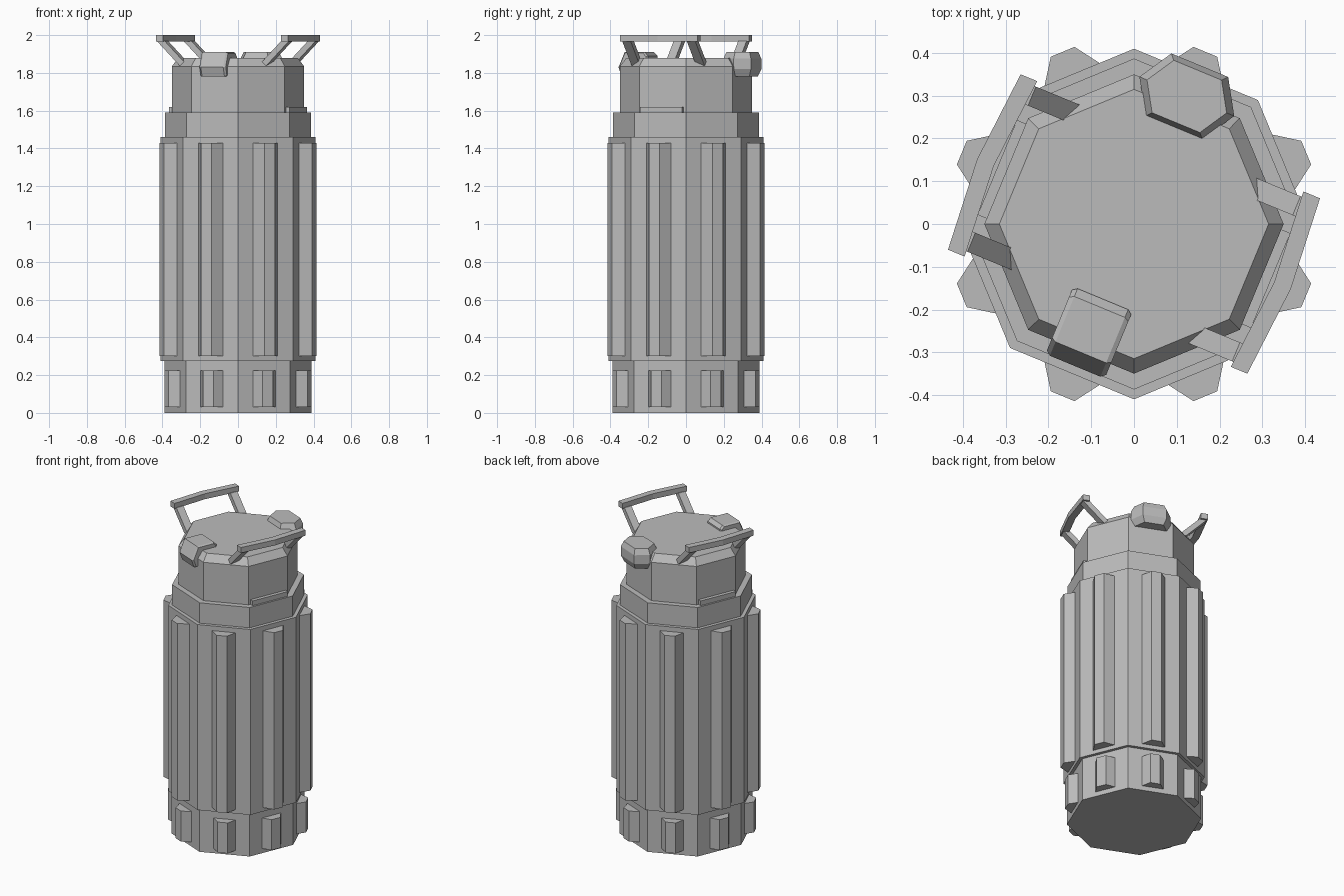
import bpy
import bmesh
from math import cos, sin, radians, pi
from mathutils import Matrix, Vector

old = bpy.data.objects.get("Cube")
if old:
    bpy.data.objects.remove(old, do_unlink=True)

GREY = (0.5, 0.5, 0.5, 1.0)
metal = bpy.data.materials.new("plain grey")
metal.use_nodes = True
metal.diffuse_color = GREY
metal.node_tree.nodes["Principled BSDF"].inputs["Base Color"].default_value = GREY


def loft(name, rings, angle=0.0):
    """Skin a stack of matching rings, cap both ends, turn about z."""
    bm = bmesh.new()
    loops = [[bm.verts.new(p) for p in ring] for ring in rings]
    n = len(loops[0])
    for low, high in zip(loops, loops[1:]):
        for i in range(n):
            j = (i + 1) % n
            bm.faces.new((low[i], low[j], high[j], high[i]))
    bm.faces.new(loops[0][::-1])
    bm.faces.new(loops[-1])
    bmesh.ops.recalc_face_normals(bm, faces=bm.faces)
    bm.transform(Matrix.Rotation(radians(angle), 4, 'Z'))
    mesh = bpy.data.meshes.new(name)
    bm.to_mesh(mesh)
    bm.free()
    mesh.materials.append(metal)
    obj = bpy.data.objects.new(name, mesh)
    bpy.context.collection.objects.link(obj)
    return obj


def octagon(radius, z):
    return [(radius * cos(k * pi / 4), radius * sin(k * pi / 4), z) for k in range(8)]


def upright(outline, z):
    return [(x, y, z) for x, y in outline]


def rectangle(x0, x1, half):
    return [(x0, -half), (x1, -half), (x1, half), (x0, half)]


# Eight-sided shell sections
loft("base", [octagon(0.39, 0), octagon(0.39, 0.28)])
loft("body", [octagon(0.41, 0.275), octagon(0.41, 1.46)])
loft("collar", [octagon(0.387, 1.45), octagon(0.387, 1.59)])
loft("neck_and_lid", [octagon(0.35, 1.58), octagon(0.35, 1.835), octagon(0.315, 1.88)])


# Ribs, one long and one short on each side
def rib(name, face, back, angle, bottom, top):
    outline = [(back, -0.075), (face - 0.065, -0.075), (face, -0.03),
               (face, 0.03), (face - 0.065, 0.075), (back, 0.075)]
    loft(name, [upright(outline, bottom), upright(outline, top)], angle)


for k in range(8):
    side = 22.5 + 45 * k
    rib(f"body_rib_{k + 1}", 0.436, 0.34, side, 0.30, 1.43)
    rib(f"base_rib_{k + 1}", 0.41, 0.32, side, 0.03, 0.225)

# Two opposite handles, each a bent grip on slanting struts, over a ledge strip
for label, side in (("left", -22.5), ("right", 157.5)):
    stations = ((-0.222, 0.337), (0, 0.355), (0.222, 0.337))
    grip = [[(r, t, 1.965), (r + 0.042, t, 1.965), (r + 0.042, t, 2.0), (r, t, 2.0)]
            for t, r in stations]
    loft(f"{label}_handle_grip", grip, side)
    for end, t in (("front", -0.185), ("back", 0.185)):
        strut = [upright(rectangle(r, r + 0.045, 0.024), z)
                 for r, z in ((0.205, 1.84), (0.335, 1.97))]
        strut = [[(x, y + t, z) for x, y, z in ring] for ring in strut]
        loft(f"{label}_handle_{end}_strut", strut, side)
    strip = rectangle(0.3, 0.346, 0.12)
    loft(f"{label}_ledge_strip", [upright(strip, 1.585), upright(strip, 1.62)], side)

# Front latch hooked over the lid edge
profile = [(0.19, 1.87), (0.19, 1.89), (0.21, 1.91), (0.325, 1.91),
           (0.36, 1.83), (0.342, 1.78), (0.30, 1.78), (0.30, 1.87)]
centre = Vector((0.27, 1.85))
slices = []
for t, scale in ((-0.075, 0.9), (-0.064, 1), (0.064, 1), (0.075, 0.9)):
    ring = [centre + (Vector(p) - centre) * scale for p in profile]
    slices.append([(p.x, t, p.y) for p in ring])
loft("front_latch", slices, -112.5)


# Back filler cap, six-sided with bevelled rims
def cap_ring(scale, z):
    outline = [(0.079, -0.072), (0.079, 0.072), (0, 0.12),
               (-0.079, 0.072), (-0.079, -0.072), (0, -0.12)]
    return [(0.323 + x * scale, y * scale, z) for x, y in outline]


loft("back_filler_cap", [cap_ring(0.8, 1.78), cap_ring(1, 1.82),
                         cap_ring(1, 1.875), cap_ring(0.84, 1.91)], 67.5)
